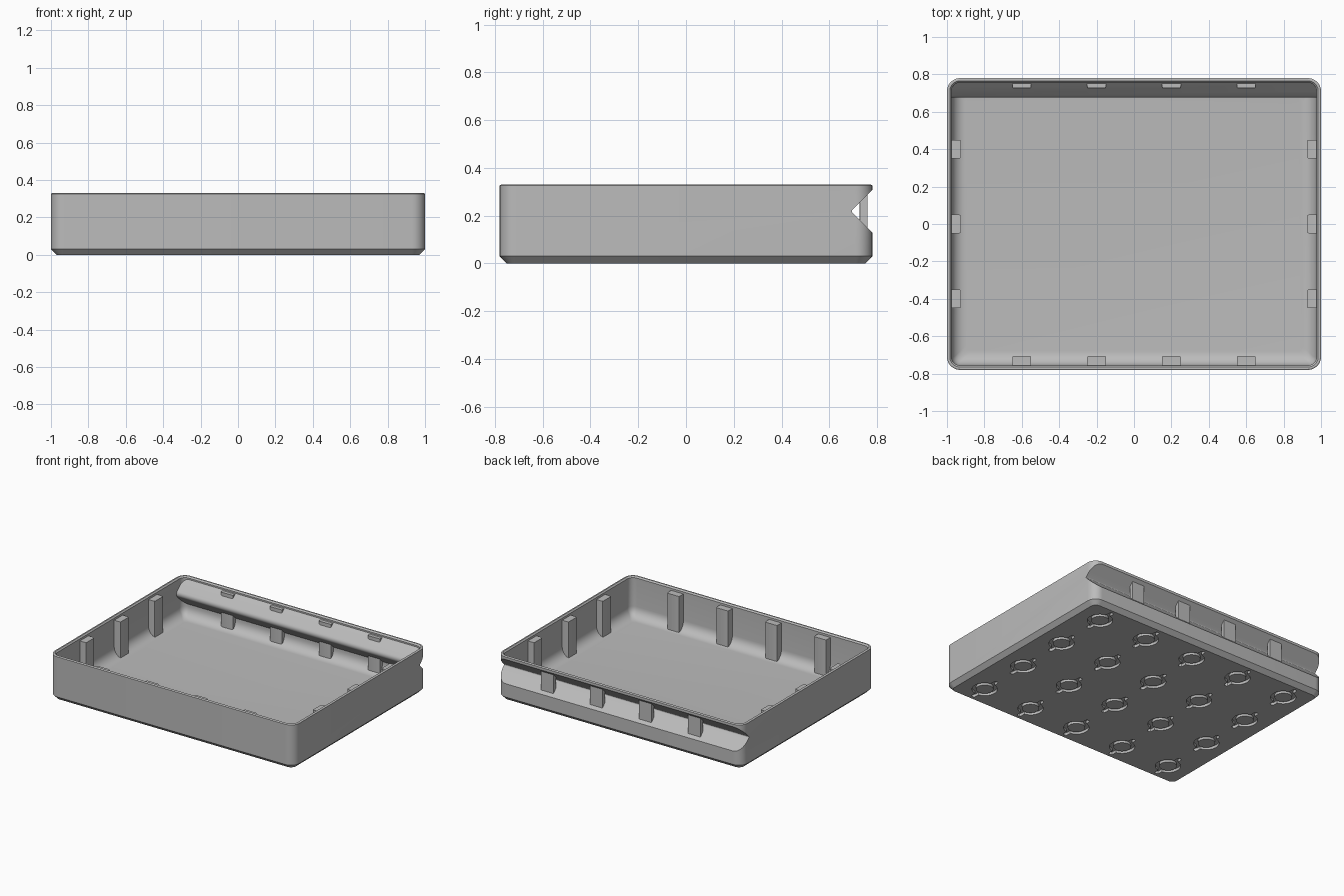
import bpy, bmesh, math
from mathutils import Matrix

cube = bpy.data.objects.get("Cube")
if cube:
    bpy.data.objects.remove(cube)

HX, HY, H = 1.0, 0.78, 0.33
FLOOR, WALL, FILLET = 0.035, 0.024, 0.075

grey = bpy.data.materials.new("light_grey")
grey.use_nodes = True
grey.diffuse_color = (0.5, 0.5, 0.5, 1)
grey.node_tree.nodes["Principled BSDF"].inputs["Base Color"].default_value = (0.5, 0.5, 0.5, 1)


def finish(name, bm):
    bmesh.ops.recalc_face_normals(bm, faces=bm.faces)
    me = bpy.data.meshes.new(name)
    bm.to_mesh(me)
    bm.free()
    me.materials.append(grey)
    ob = bpy.data.objects.new(name, me)
    bpy.context.collection.objects.link(ob)
    return ob


def rounded_rect(inset, z, radius=0.07, steps=8):
    """Ring of points round a rectangle with rounded corners."""
    r = max(radius - inset, 0.03)
    cx, cy = HX - inset - r, HY - inset - r
    ring = []
    for q, (sx, sy) in enumerate([(1, 1), (-1, 1), (-1, -1), (1, -1)]):
        for i in range(steps + 1):
            a = math.pi / 2 * (q + i / steps)
            ring.append((sx * cx + r * math.cos(a), sy * cy + r * math.sin(a), z))
    return ring


def loft(name, rings):
    """Closed solid through a stack of rings."""
    bm = bmesh.new()
    loops = [[bm.verts.new(p) for p in ring] for ring in rings]
    n = len(loops[0])
    for a, b in zip(loops, loops[1:]):
        for i in range(n):
            j = (i + 1) % n
            bm.faces.new((a[i], a[j], b[j], b[i]))
    bm.faces.new(loops[0][::-1])
    bm.faces.new(loops[-1])
    return finish(name, bm)


def long_prism(name, profile, half):
    """Y-Z profile extruded along x."""
    return loft(name, [[(x, y, z) for y, z in profile] for x in (-half, half)])


def boolean(target, cutter):
    mod = target.modifiers.new("cut", "BOOLEAN")
    mod.operation, mod.solver, mod.object = "DIFFERENCE", "EXACT", cutter
    bpy.context.view_layer.update()
    deps = bpy.context.evaluated_depsgraph_get()
    me = bpy.data.meshes.new_from_object(target.evaluated_get(deps))
    target.modifiers.clear()
    target.data = me
    bpy.data.objects.remove(cutter)


def smooth(ob):
    bpy.ops.object.select_all(action="DESELECT")
    ob.select_set(True)
    bpy.context.view_layer.objects.active = ob
    bpy.ops.object.shade_smooth_by_angle(angle=math.radians(30))


# Outer body with chamfered foot and slightly eased rim
tray = loft("tray", [rounded_rect(i, z) for i, z in
                     [(0.03, 0), (0, 0.03), (0, H - 0.004), (0.006, H)]])

# Cavity with a filleted floor
rings = []
for k in range(9):
    a = math.pi / 2 * k / 8
    rings.append(rounded_rect(WALL + FILLET * (1 - math.sin(a)),
                              FLOOR + FILLET * (1 - math.cos(a))))
rings += [rounded_rect(WALL, H - 0.01), rounded_rect(WALL - 0.01, H + 0.001),
          rounded_rect(WALL - 0.01, H + 0.05)]
cavity = loft("cavity", rings)


# V shaped handle channel along the back, with a matching rounded bulge inside
def vee(tip, radius, back, mid=0.218):
    """Rounded 45 degree nose pointing to the front."""
    cy = tip + radius
    arc = [(cy - radius * math.cos(a), mid + radius * math.sin(a))
           for a in (math.radians(-45 + 15 * i) for i in range(7))]
    reach = back - arc[0][0]
    return [(back, arc[0][1] - reach)] + arc + [(back, arc[-1][1] + reach)]


boolean(cavity, long_prism("bulge", vee(0.677, 0.03, 0.85), 1.2))
boolean(tray, cavity)
boolean(tray, long_prism("channel", vee(0.694, 0.008, 0.85), 1.3))

# Keyhole sockets under the floor, each with a central post
R_OUT, R_POST, SLOT, REACH, DEPTH = 0.085, 0.058, 0.016, 0.128, 0.02
keyhole = []
lim = math.asin(SLOT / R_OUT)
for side in (0, math.pi):
    start, end = side - math.pi / 2 + lim, side + math.pi / 2 - lim
    for i in range(17):
        a = start + (end - start) * i / 16
        keyhole.append((R_OUT * math.cos(a), R_OUT * math.sin(a)))
    s = 1 if side == 0 else -1
    for i in range(7):
        a = math.pi * i / 6
        keyhole.append((s * SLOT * math.cos(a), s * (REACH - SLOT + SLOT * math.sin(a))))

centres = [(-0.8 + 0.4 * i, -0.6 + 0.4 * j) for i in range(5) for j in range(4)]
cutters = bmesh.new()
posts = bmesh.new()
for x, y in centres:
    low = [cutters.verts.new((x + u, y + v, -0.02)) for u, v in keyhole]
    face = cutters.faces.new(low)
    ext = bmesh.ops.extrude_face_region(cutters, geom=[face], use_keep_orig=True)
    bmesh.ops.translate(cutters, vec=(0, 0, DEPTH + 0.02),
                        verts=[v for v in ext["geom"] if isinstance(v, bmesh.types.BMVert)])
    bmesh.ops.create_cone(posts, cap_ends=True, segments=32, radius1=R_POST, radius2=R_POST,
                          depth=0.025, matrix=Matrix.Translation((x, y, 0.0125)))
boolean(tray, finish("socket_cutter", cutters))
smooth(tray)
smooth(finish("socket_posts", posts))


# Upright ribs on the walls
def rib(name, x, y, angle, depth, top=0.305, base=0.025, width=0.1):
    """Rib whose back sits at (x, y) and which grows inward along its local +y."""
    bm = bmesh.new()
    bmesh.ops.create_cube(bm, size=1, matrix=Matrix.Translation((0, depth / 2, (top + base) / 2))
                          @ Matrix.Diagonal((width, depth, top - base, 1)))
    edges = [e for e in bm.edges if all(v.co.y > depth / 2 for v in e.verts)
             and abs(e.verts[0].co.z - e.verts[1].co.z) > 0.1]
    bmesh.ops.bevel(bm, geom=edges, offset=0.008, segments=2, affect="EDGES", profile=0.5)
    bm.transform(Matrix.Translation((x, y, 0)) @ Matrix.Rotation(angle, 4, "Z"))
    smooth(finish(name, bm))


for i in range(4):
    x = -0.6 + 0.4 * i
    rib(f"front_rib_{i + 1}", x, -HY + 0.015, 0, 0.06)
    rib(f"back_rib_{i + 1}", x, HY - 0.02, math.pi, 0.034)
for i in range(3):
    y = -0.4 + 0.4 * i
    rib(f"left_rib_{i + 1}", HX - 0.015, y, math.pi / 2, 0.06)
    rib(f"right_rib_{i + 1}", -HX + 0.015, y, -math.pi / 2, 0.06)
